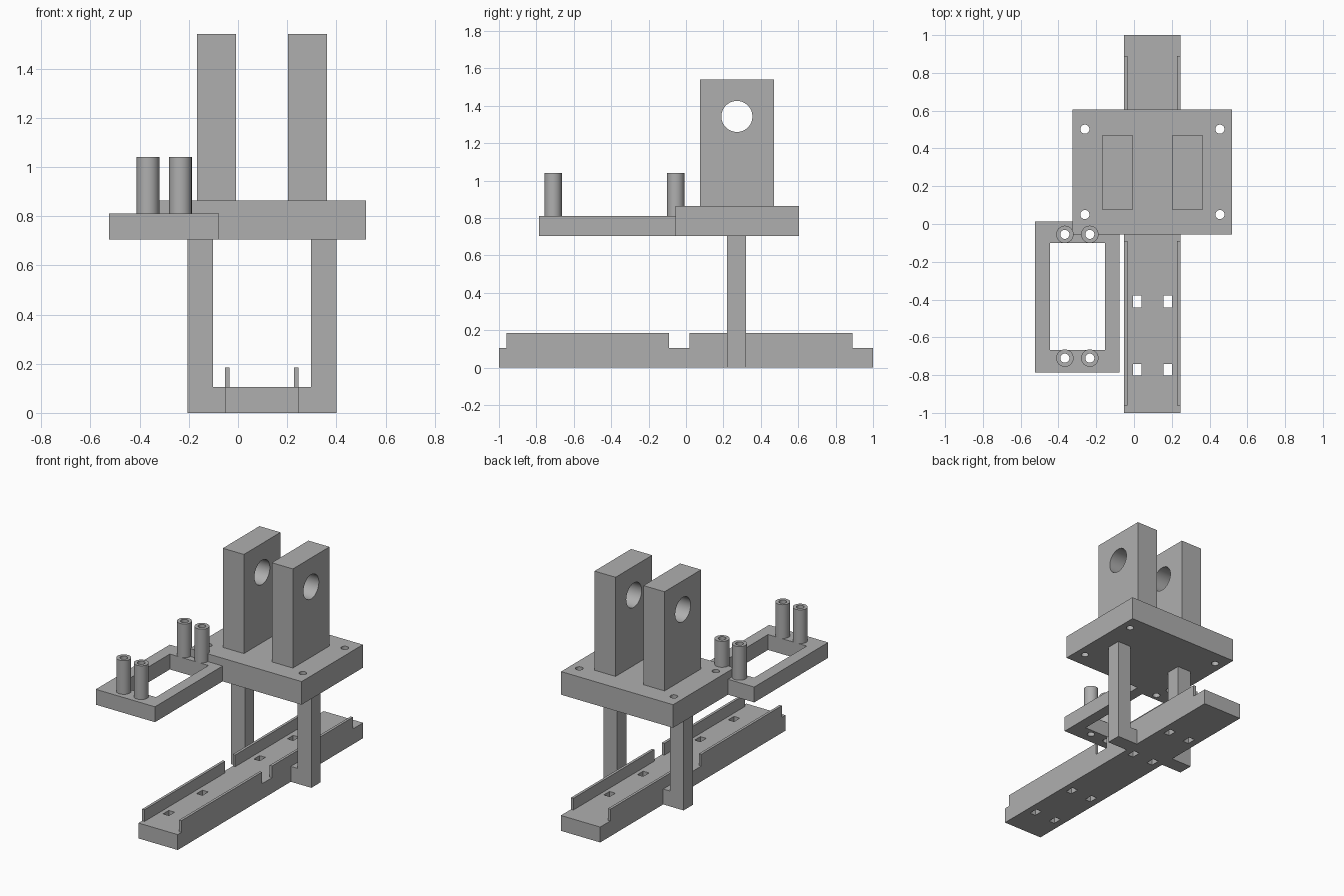
import bpy, bmesh, math
from mathutils import Matrix, Vector

cube = bpy.data.objects.get("Cube")
if cube:
    bpy.data.objects.remove(cube, do_unlink=True)

grey = bpy.data.materials.new("plain_grey")
grey.use_nodes = True
grey.diffuse_color = (0.43, 0.43, 0.43, 1)
grey.node_tree.nodes["Principled BSDF"].inputs["Base Color"].default_value = grey.diffuse_color


def make(name, bm):
    mesh = bpy.data.meshes.new(name)
    bm.to_mesh(mesh)
    bm.free()
    mesh.materials.append(grey)
    obj = bpy.data.objects.new(name, mesh)
    bpy.context.collection.objects.link(obj)
    return obj


def box(name, x, y, z):
    """Box from (min, max) pairs."""
    bm = bmesh.new()
    size = Vector([b - a for a, b in (x, y, z)])
    mid = Vector([(a + b) / 2 for a, b in (x, y, z)])
    bmesh.ops.create_cube(bm, size=1, matrix=Matrix.Translation(mid) @ Matrix.Diagonal(size).to_4x4())
    return make(name, bm)


def cylinder(name, centre, radius, length, axis="Z"):
    bm = bmesh.new()
    turn = Matrix.Rotation(math.pi / 2, 4, "Y") if axis == "X" else Matrix()
    bmesh.ops.create_cone(bm, cap_ends=True, segments=48, radius1=radius, radius2=radius,
                          depth=length, matrix=Matrix.Translation(centre) @ turn)
    return make(name, bm)


def cut(obj, cutters):
    """Subtract the cutters from the part, then discard them."""
    for c in cutters:
        c.hide_render = True
        mod = obj.modifiers.new("cut", "BOOLEAN")
        mod.operation, mod.solver, mod.object = "DIFFERENCE", "EXACT", c
    bpy.context.view_layer.update()
    graph = bpy.context.evaluated_depsgraph_get()
    mesh = bpy.data.meshes.new_from_object(obj.evaluated_get(graph))
    obj.modifiers.clear()
    obj.data = mesh
    for c in cutters:
        bpy.data.objects.remove(c, do_unlink=True)


def smooth(obj):
    bpy.ops.object.select_all(action="DESELECT")
    obj.select_set(True)
    bpy.context.view_layer.objects.active = obj
    bpy.ops.object.shade_smooth_by_angle(angle=math.radians(30))


BASE_X, BASE_TOP = (-0.052, 0.245), 0.105
DECK_BOTTOM, DECK_TOP, FRAME_TOP = 0.705, 0.863, 0.81
POSTS = [(x, y) for x in (-0.366, -0.234) for y in (-0.055, -0.71)]


def post_bores():
    return [cylinder("bore_cutter", (x, y, 0.9), 0.024, 1) for x, y in POSTS]


# Long base with two sets of slots
base = box("base", BASE_X, (-1, 1), (0, BASE_TOP))
cut(base, [box("slot_cutter", (x - 0.022, x + 0.022), (y - 0.031, y + 0.031), (-0.1, 0.3))
           for x in (0.018, 0.178) for y in (-0.772, -0.41, 0.208, 0.57)])

# Thin rails along both edges of the base
for end, y in (("front", (-0.96, -0.09)), ("back", (0.018, 0.89))):
    box(end + "_right_rail", (BASE_X[0], BASE_X[0] + 0.018), y, (BASE_TOP, 0.185))
    box(end + "_left_rail", (BASE_X[1] - 0.018, BASE_X[1]), y, (BASE_TOP, 0.185))

# Legs and the feet that join them to the base
LEG_Y = (0.22, 0.32)
for side, leg_x, foot_x in (("right", (-0.206, -0.102), (-0.102, BASE_X[0])),
                            ("left", (0.296, 0.4), (BASE_X[1], 0.296))):
    box(side + "_leg", leg_x, LEG_Y, (0, DECK_BOTTOM))
    box(side + "_foot", foot_x, LEG_Y, (0, BASE_TOP))

# Deck with corner screw holes
deck = box("deck", (-0.326, 0.52), (-0.056, 0.605), (DECK_BOTTOM, DECK_TOP))
cut(deck, [cylinder("screw_cutter", (x, y, 0.8), 0.024, 0.5)
           for x in (-0.26, 0.455) for y in (0.05, 0.502)] + post_bores())
smooth(deck)

# Pair of uprights with a shaft hole
for side, x in (("right", (-0.167, -0.008)), ("left", (0.203, 0.362))):
    upright = box(side + "_upright", x, (0.075, 0.47), (DECK_TOP, 1.54))
    cut(upright, [cylinder("shaft_cutter", (sum(x) / 2, 0.272, 1.343), 0.083, 0.4, "X")])
    smooth(upright)

# Side frame with a rectangular opening
frame = box("side_frame", (-0.524, -0.077), (-0.786, 0.012), (DECK_BOTTOM, FRAME_TOP))
cut(frame, [box("opening_cutter", (-0.445, -0.153), (-0.667, -0.1), (0.5, 1))] + post_bores())
smooth(frame)

# Hollow posts on the side frame
for i, (x, y) in enumerate(POSTS):
    post = cylinder(f"post_{i + 1}", (x, y, (FRAME_TOP + 1.04) / 2), 0.046, 1.04 - FRAME_TOP)
    cut(post, [cylinder("bore_cutter", (x, y, 0.9), 0.024, 1)])
    smooth(post)
